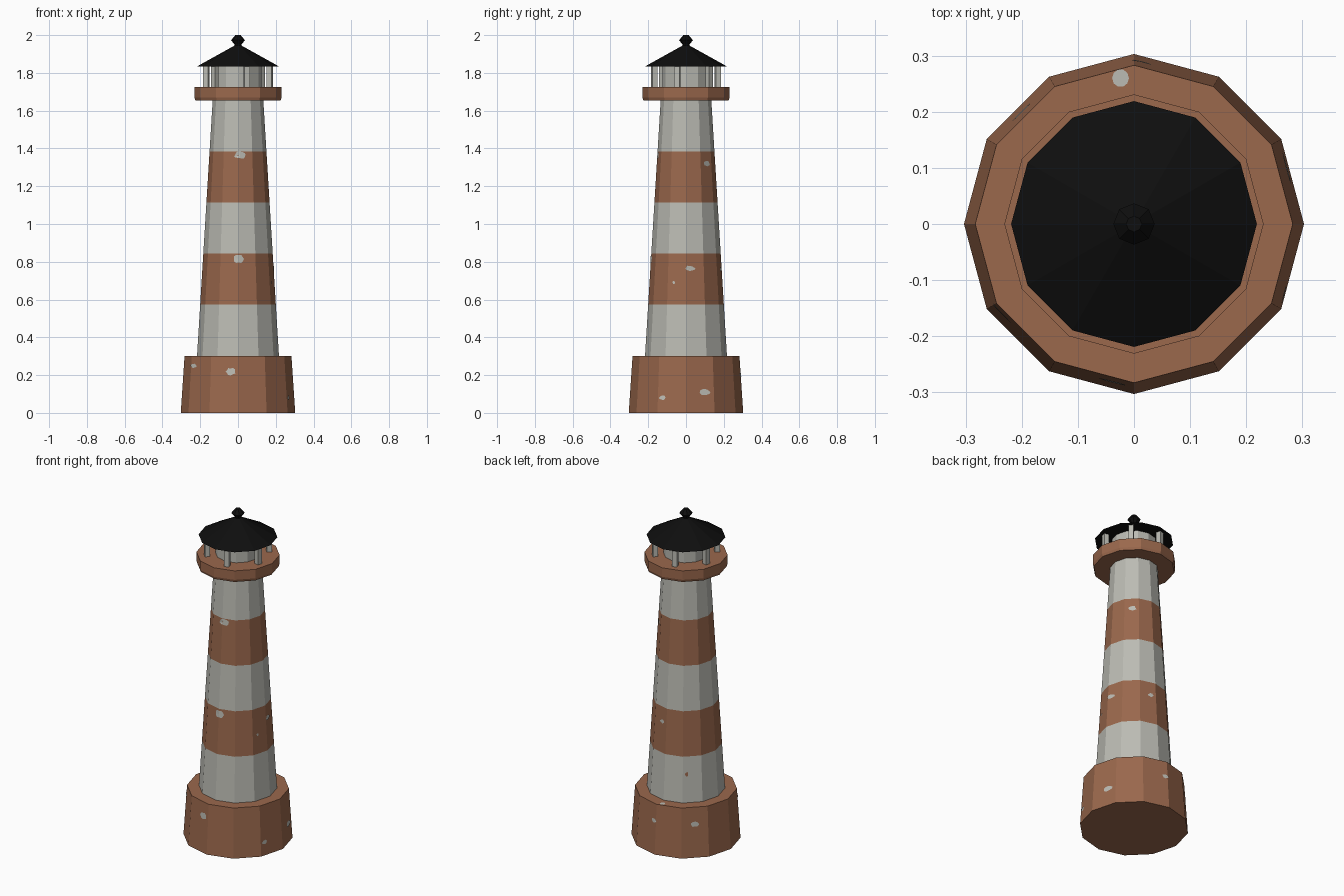
import bpy, math, random

if "Cube" in bpy.data.objects:
    bpy.data.objects.remove(bpy.data.objects["Cube"])

random.seed(3)
SIDES = 12


def material(name, r, g, b):
    m = bpy.data.materials.new(name)
    m.diffuse_color = (r, g, b, 1)
    m.use_nodes = True
    m.node_tree.nodes["Principled BSDF"].inputs["Base Color"].default_value = m.diffuse_color
    return m


white = material("weathered_white", 0.50, 0.50, 0.455)
brown = material("rust_brown", 0.325, 0.138, 0.073)
black = material("roof_black", 0.0045, 0.0045, 0.0045)


def make(name, verts, faces, mats):
    me = bpy.data.meshes.new(name)
    me.from_pydata(verts, [], faces)
    for m in mats:
        me.materials.append(m)
    me.update()
    ob = bpy.data.objects.new(name, me)
    bpy.context.collection.objects.link(ob)
    return ob


def lathe(name, profile, mats, sides=SIDES):
    """Flat-sided turned solid from (radius, z) pairs, bottom to top."""
    verts, faces = [], []
    for r, z in profile:
        for i in range(sides):
            a = 2 * math.pi * i / sides
            verts.append((r * math.cos(a), r * math.sin(a), z))
    for k in range(len(profile) - 1):
        for i in range(sides):
            j = (i + 1) % sides
            faces.append((k * sides + i, k * sides + j,
                          (k + 1) * sides + j, (k + 1) * sides + i))
    faces.append(tuple(reversed(range(sides))))
    top = (len(profile) - 1) * sides
    faces.append(tuple(range(top, top + sides)))
    return make(name, verts, faces, mats)


def base_radius(z):
    return 0.303 - 0.02 * z / 0.3


def tower_radius(z):
    return 0.217 - 0.083 * (z - 0.3) / 1.355


# Base
lathe("base", [(0.303, 0), (0.283, 0.3)], [brown])

# Tower with five equal painted bands
bands = [0.3, 0.575, 0.845, 1.115, 1.385, 1.66]
tower = lathe("tower", [(tower_radius(z), z) for z in bands], [white, brown])
for f in tower.data.polygons:
    z = f.center.z
    if abs(f.normal.z) < 0.5:
        f.material_index = sum(z > b for b in bands[1:]) % 2

# Gallery, lantern room, roof and finial
lathe("gallery", [(0.226, 1.655), (0.231, 1.67), (0.231, 1.725)], [brown])
lathe("lantern_room", [(0.125, 1.72), (0.125, 1.84)], [white])
lathe("roof", [(0.219, 1.833), (0.018, 1.945)], [black])
lathe("finial", [(0.016, 1.935), (0.018, 1.95), (0.037, 1.973), (0.014, 2.0)],
      [black], 8)

# Six square posts carrying the roof
for k in range(6):
    a = math.radians(-15 + 60 * k)
    bpy.ops.mesh.primitive_cube_add(
        size=1, location=(0.174 * math.cos(a), 0.174 * math.sin(a), 1.78),
        rotation=(0, 0, a))
    post = bpy.context.object
    post.name = f"lantern_post_{k + 1}"
    post.scale = (0.028, 0.028, 0.12)
    post.data.materials.append(white)


def chip(name, radius, deg, z, w, h, mat):
    """Ragged flake of paint hugging a twelve-sided wall."""
    def on_wall(a, zz):
        off = a % math.radians(30) - math.radians(15)
        r = radius(zz) * math.cos(math.radians(15)) / math.cos(off) + 0.003
        return (r * math.cos(a), r * math.sin(a), zz)
    a0, n = math.radians(deg), 12
    verts = [on_wall(a0, z)]
    for i in range(n):
        t = 2 * math.pi * i / n
        s = random.uniform(0.75, 1.1)
        verts.append(on_wall(a0 + s * w / 2 * math.cos(t) / radius(z),
                             z + s * h / 2 * math.sin(t)))
    make(name, verts, [(0, 1 + i, 1 + (i + 1) % n) for i in range(n)], [mat])


# Worn paint patches: angle, height, width, height of patch
tower_chips = [(-86, 1.365, 0.07, 0.04), (-89, 0.815, 0.055, 0.05),
               (47, 1.32, 0.045, 0.03), (7, 0.765, 0.055, 0.03),
               (-20, 0.69, 0.015, 0.015), (80, 0.76, 0.035, 0.025)]
base_chips = [(-98, 0.22, 0.055, 0.04), (-146, 0.25, 0.05, 0.025),
              (20, 0.11, 0.06, 0.035), (-25, 0.08, 0.04, 0.025),
              (87, 0.2, 0.04, 0.025), (135, 0.2, 0.05, 0.035)]
for i, c in enumerate(tower_chips):
    chip(f"tower_chip_{i + 1}", tower_radius, *c, white)
for i, c in enumerate(base_chips):
    chip(f"base_chip_{i + 1}", base_radius, *c, white)
chip("tower_rust_spot", tower_radius, 126, 0.47, 0.02, 0.03, brown)

# Worn patch on the ledge of the base
ring = [(-0.024 + 0.015 * math.cos(t * math.pi / 5),
         0.26 + 0.016 * math.sin(t * math.pi / 5), 0.302) for t in range(10)]
make("ledge_chip", ring, [tuple(range(10))], [white])
